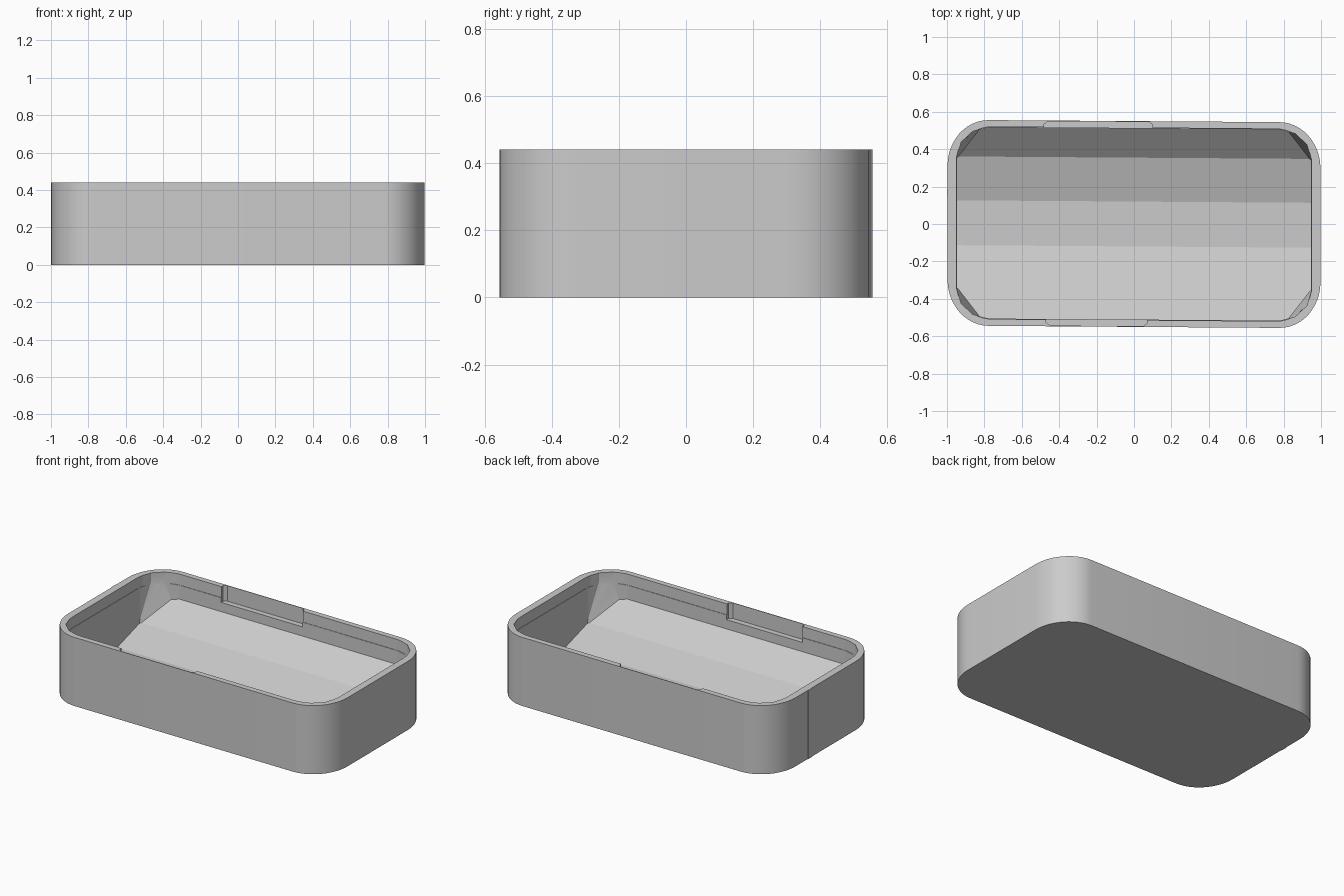
import bpy, bmesh, math
from mathutils import Vector

cube = bpy.data.objects.get("Cube")
if cube:
    bpy.data.objects.remove(cube, do_unlink=True)

grey = bpy.data.materials.new("plain_grey")
grey.use_nodes = True
grey.diffuse_color = (0.6, 0.6, 0.6, 1)
grey.node_tree.nodes["Principled BSDF"].inputs["Base Color"].default_value = (0.6, 0.6, 0.6, 1)


def outline(hx, hy, rx, ry, segments):
    """Rectangle with elliptical corners, counter-clockwise."""
    points = []
    for quarter, (sx, sy) in enumerate([(1, 1), (-1, 1), (-1, -1), (1, -1)]):
        for i in range(segments + 1):
            a = math.pi / 2 * (quarter + i / segments)
            points.append((sx * (hx - rx) + rx * math.cos(a),
                           sy * (hy - ry) + ry * math.sin(a)))
    return points


def prism(name, points, z0, z1, planes=()):
    """Upright prism, optionally trimmed by planes (point, outward normal)."""
    bm = bmesh.new()
    base = bm.faces.new([bm.verts.new((x, y, z0)) for x, y in points])
    top = bmesh.ops.extrude_face_region(bm, geom=[base])["geom"]
    bmesh.ops.translate(bm, vec=(0, 0, z1 - z0),
                        verts=[v for v in top if isinstance(v, bmesh.types.BMVert)])
    for co, normal in planes:
        cut = bmesh.ops.bisect_plane(bm, geom=bm.verts[:] + bm.edges[:] + bm.faces[:],
                                     plane_co=co, plane_no=normal, clear_outer=True)
        rim = [e for e in cut["geom_cut"] if isinstance(e, bmesh.types.BMEdge)]
        bmesh.ops.holes_fill(bm, edges=rim, sides=0)
    bmesh.ops.recalc_face_normals(bm, faces=bm.faces[:])
    mesh = bpy.data.meshes.new(name)
    bm.to_mesh(mesh)
    bm.free()
    mesh.materials.append(grey)
    obj = bpy.data.objects.new(name, mesh)
    bpy.context.collection.objects.link(obj)
    return obj


def notch(name, x0, x1, side):
    """Wall recess with slanted ends, on the back (1) or front (-1)."""
    points = [(x0, side * 0.45), (x1, side * 0.45), (x1, side * 0.53),
              (x1 - 0.02, side * 0.546), (x0 + 0.02, side * 0.546), (x0, side * 0.53)]
    return prism(name, points, 0.34, 0.5)


# Solid tray block
tray = prism("tray", outline(0.997, 0.55, 0.22, 0.245, 12), 0, 0.44)

# Faceted trough floor: flat middle, with two steeper strips on each side
trim_planes = [(Vector((0, 0, 0.073)), Vector((0, 0, -1)))]
for side in (1, -1):
    for y, z, tilt in ((0.12, 0.073, 17), (0.355, 0.145, 41)):
        a = math.radians(tilt)
        trim_planes.append((Vector((0, side * y, z)),
                            Vector((0, side * math.sin(a), -math.cos(a)))))
    # Sloping corners of the cavity
    for end in (1, -1):
        trim_planes.append((Vector((end * 0.89, side * 0.459, 0.36)),
                            Vector((end * 0.7, side * 0.7, -0.18))))

cutters = [
    prism("main_cavity", outline(0.947, 0.511, 0.17, 0.16, 3), 0.02, 0.5, trim_planes),
    prism("lid_recess", outline(0.95, 0.514, 0.19, 0.19, 10), 0.37, 0.5),
    notch("back_notch", -0.48, 0.1, 1),
    notch("front_notch", -0.47, 0.07, -1),
]

# Hollow out the block
bpy.context.view_layer.objects.active = tray
for cutter in cutters:
    cutter.hide_render = True
    mod = tray.modifiers.new(cutter.name, 'BOOLEAN')
    mod.operation = 'DIFFERENCE'
    mod.solver = 'EXACT'
    mod.object = cutter
    bpy.ops.object.modifier_apply(modifier=mod.name)
    bpy.data.objects.remove(cutter, do_unlink=True)

# Thin raised strip on the end wall
ridge = box_strip = prism("end_ridge", [(-1, 0.14), (-0.99, 0.14), (-0.99, 0.18), (-1, 0.18)], 0, 0.44)

# Slight skew of the whole piece
for obj in (tray, ridge):
    for v in obj.data.vertices:
        v.co.y -= 0.007 * v.co.x

# Smooth the rounded corners, keep the edges sharp
bpy.ops.object.select_all(action='DESELECT')
tray.select_set(True)
bpy.ops.object.shade_smooth_by_angle(angle=math.radians(12))
